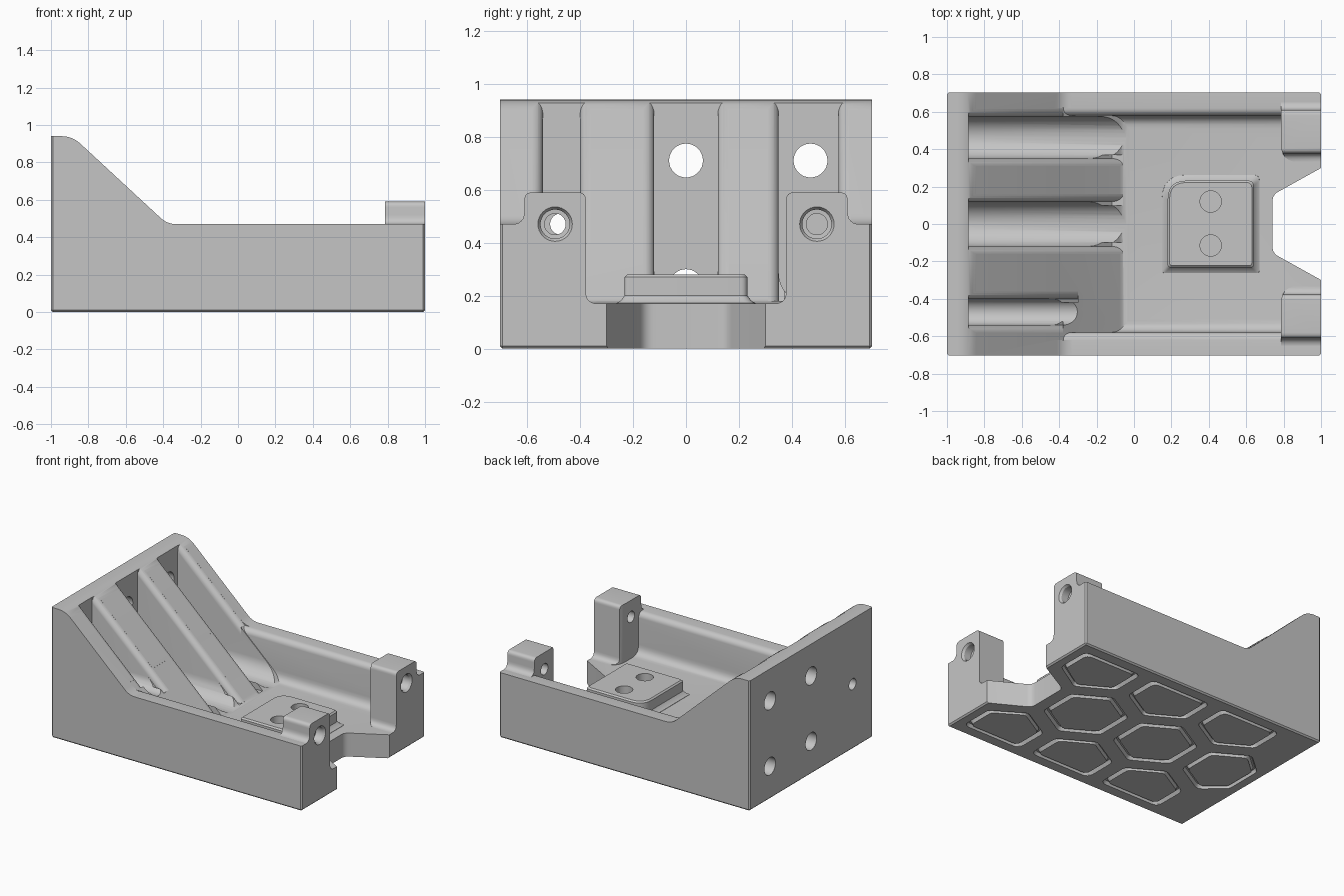
import bpy, bmesh, math
from mathutils import Vector

if bpy.data.objects.get("Cube"):
    bpy.data.objects.remove(bpy.data.objects["Cube"], do_unlink=True)

grey = bpy.data.materials.new("machined grey")
grey.use_nodes = True
grey.diffuse_color = (0.56, 0.56, 0.56, 1)
grey.node_tree.nodes["Principled BSDF"].inputs["Base Color"].default_value = grey.diffuse_color


def rounded(points, steps=6):
    """Outline from (a, b, radius) corners."""
    out = []
    for i, (a, b, r) in enumerate(points):
        p = Vector((a, b))
        if r <= 0:
            out.append(p)
            continue
        d1 = (Vector(points[i - 1][:2]) - p).normalized()
        d2 = (Vector(points[(i + 1) % len(points)][:2]) - p).normalized()
        angle = d1.angle(d2)
        if angle > 3.1:
            continue
        t = r / math.tan(angle / 2)
        for k in range(steps + 1):
            u = k / steps
            out.append(p + d1 * t * (1 - u) ** 2 + d2 * t * u ** 2)
    return out


def loft(name, rings):
    """Closed solid through rings of 3D points."""
    bm = bmesh.new()
    loops = [[bm.verts.new(p) for p in ring] for ring in rings]
    for lo, hi in zip(loops, loops[1:]):
        for i in range(len(lo)):
            bm.faces.new((lo[i - 1], lo[i], hi[i], hi[i - 1]))
    bm.faces.new(loops[0])
    bm.faces.new(loops[-1])
    bmesh.ops.recalc_face_normals(bm, faces=bm.faces)
    mesh = bpy.data.meshes.new(name)
    bm.to_mesh(mesh)
    bm.free()
    mesh.materials.append(grey)
    obj = bpy.data.objects.new(name, mesh)
    bpy.context.collection.objects.link(obj)
    return obj


def along_x(name, outline, x0, x1):
    return loft(name, [[(x, a, b) for a, b in outline] for x in (x0, x1)])


def along_y(name, outline, y0, y1):
    return loft(name, [[(a, y, b) for a, b in outline] for y in (y0, y1)])


def along_z(name, outline, z0, z1):
    return loft(name, [[(a, b, z) for a, b in outline] for z in (z0, z1)])


def circle(a, b, r, n=32):
    return [(a + r * math.cos(k * math.tau / n), b + r * math.sin(k * math.tau / n)) for k in range(n)]


def combine(target, tool, operation="DIFFERENCE"):
    mod = target.modifiers.new("cut", "BOOLEAN")
    mod.operation, mod.solver, mod.object = operation, "EXACT", tool
    bpy.context.view_layer.objects.active = target
    bpy.ops.object.modifier_apply(modifier=mod.name)
    bpy.data.objects.remove(tool, do_unlink=True)


def slope_z(x):
    return 0.86 - 0.925 * (x + 0.8)


# Main body with the sloping side outline, small chamfer underneath and on the corners
body = along_y("body", rounded([(-1, 0, 0), (1, 0, 0), (1, 0.47, 0), (-0.378, 0.47, 0.12),
                                (-0.886, 0.94, 0.15), (-1, 0.94, 0)]), -0.703, 0.703)
bm = bmesh.new()
bm.from_mesh(body.data)
crisp = [e for e in bm.edges if all(v.co.z < 0.001 for v in e.verts)
         or (e.verts[0].co - e.verts[1].co).xy.length < 0.001]
bmesh.ops.bevel(bm, geom=crisp, offset=0.01, segments=1, affect="EDGES")
bm.to_mesh(body.data)
bm.free()

# Tray cavity: filleted cross-section limited by the ramp
r = 0.04
half = rounded([(0, 0.17, 0), (0.58, 0.17, 0.07), (0.58, 0.47 - r, 0)])
half += [Vector((0.58 + r - r * math.cos(k * math.pi / 12), 0.47 - r + r * math.sin(k * math.pi / 12)))
         for k in range(1, 7)] + [Vector((0.58 + r, 0.8))]
section = half + [Vector((-p.x, p.y)) for p in reversed(half[1:])]
cavity = along_x("cavity_cutter", section, -0.6, 1.2)
ramp = along_y("ramp_cutter", rounded([(-0.054, 0.17, 0.08), (1.3, 0.17, 0), (1.3, 0.7, 0),
                                      (-0.43, 0.7, 0), (-0.43, slope_z(-0.43), 0)]), -0.9, 0.9)
combine(cavity, ramp, "INTERSECT")
combine(body, cavity)

# Round-bottomed channels between the ribs: right y, left y, bottom z, end x
for y0, y1, bottom, end in ((-0.54, -0.40, 0.40, -0.25), (-0.12, 0.12, 0.172, -0.01), (0.35, 0.575, 0.172, -0.01)):
    mid, w = (y0 + y1) / 2, (y1 - y0) / 2
    u_shape = [(mid - w * math.cos(k * math.pi / 16), bottom + w - w * math.sin(k * math.pi / 16)) for k in range(17)]
    combine(body, along_x("channel_cutter", [(y0, 1.2)] + u_shape + [(y1, 1.2)], -0.885, end))

# Rounded shoulders on the rib edges: edge y, direction, lower end x
drop = r * 1.36
for y, s, end in ((-0.54, -1, -0.38), (-0.40, 1, -0.30), (-0.12, -1, -0.06),
                  (0.12, 1, -0.06), (0.35, -1, -0.06), (0.575, 1, -0.38)):
    arc = [(s * r * (1 - math.cos(k * math.pi / 12)), drop * (math.sin(k * math.pi / 12) - 1)) for k in range(7)]
    outline = arc + [(s * r, 0.2), (-s * 0.02, 0.2), (-s * 0.02, -drop)]
    shoulder = loft("shoulder_cutter", [[(x, y + a, slope_z(x) + b) for a, b in outline] for x in (-0.884, end)])
    combine(shoulder, along_z("floor_limit", [(-1, -1), (1, -1), (1, 1), (-1, 1)], 0.174, 2), "INTERSECT")
    combine(body, shoulder)

# Notch through the open end of the floor
combine(body, along_z("notch_cutter", rounded([(1.1, -0.355, 0), (1.1, 0.355, 0),
                                              (0.74, 0.155, 0.06), (0.74, -0.155, 0.06)]), -0.1, 0.3))

# Bolt holes in the tall end plate
for y, z, radius in ((0, 0.71, 0.064), (0.47, 0.71, 0.064), (0, 0.237, 0.063),
                     (0.47, 0.237, 0.063), (-0.473, 0.47, 0.04)):
    combine(body, along_x("bolt_cutter", circle(y, z, radius), -1.1, -0.87))

# Honeycomb grooves underneath, kept inside the border
for row in (-1, 0, 1):
    for col in range(3):
        cx, cy = (0.705 if row else 0.41) - 0.59 * col, 0.51 * row
        corners = []
        for k in range(6):
            a = math.radians(30 + 60 * k)
            corners.append((max(-0.93, min(0.93, cx + 0.28 * math.cos(a))),
                            max(-0.62, min(0.62, cy + 0.28 * math.sin(a))), 0.05))
        outline = rounded(corners, 4)
        mid = sum(outline, Vector((0, 0))) / len(outline)
        groove, core = [loft("groove_cutter", [[(*(mid + (p - mid) * k), z) for p in outline] for z, k in levels])
                        for levels in (((-0.02, 1), (0.005, 1), (0.025, 0.95)),
                                       ((-0.03, 0.85), (0.005, 0.85), (0.03, 0.91)))]
        combine(groove, core)
        combine(body, groove)

# Raised pad with a soft foot and two blind holes
rings = []
for z, g in ((0.15, 0.035), (0.172, 0.03), (0.18, 0.015), (0.2, 0), (0.27, 0), (0.28, -0.01)):
    x0, x1, y0 = 0.18 - g, 0.64 + g, 0.232 + g
    rings.append([(a, b, z) for a, b in rounded([(x0, -y0, 0.015), (x1, -y0, 0.015),
                                                (x1, y0, 0.03), (x0, y0, 0.1 + g)])])
pad = loft("mounting_pad", rings)
for y in (-0.115, 0.12):
    combine(pad, along_z("pad_hole_cutter", circle(0.41, y, 0.057), 0.2, 0.4))

# Pair of end bosses with a flared foot and counterbored holes
parts = [body, pad]
for name, s in (("left_boss", 1), ("right_boss", -1)):
    outline = rounded([(0.33 * s, 0.1, 0), (0.33 * s, 0.17, 0), (0.378 * s, 0.17, 0.045),
                       (0.378 * s, 0.59, 0.03), (0.61 * s, 0.59, 0.03),
                       (0.61 * s, 0.469, 0.05), (0.67 * s, 0.469, 0), (0.67 * s, 0.1, 0)])
    boss = along_x(name, outline, 0.785, 1)
    plan = along_z("plan_cutter", rounded([(0.785, 0.33 * s, 0.1), (1.1, 0.33 * s, 0),
                                          (1.1, 0.8 * s, 0), (0.785, 0.8 * s, 0)]), 0, 0.8)
    combine(boss, plan, "INTERSECT")
    hole = [[(x, a, b) for a, b in circle(0.494 * s, 0.47, q)]
            for x, q in ((0.7, 0.04), (0.93, 0.04), (0.931, 0.055), (0.985, 0.055), (1.0, 0.065), (1.1, 0.065))]
    combine(boss, loft("screw_cutter", hole))
    parts.append(boss)

# Smooth the fillets, keep the machined edges crisp
for obj in parts:
    bpy.ops.object.select_all(action="DESELECT")
    obj.select_set(True)
    bpy.context.view_layer.objects.active = obj
    bpy.ops.object.shade_smooth_by_angle(angle=math.radians(30))
